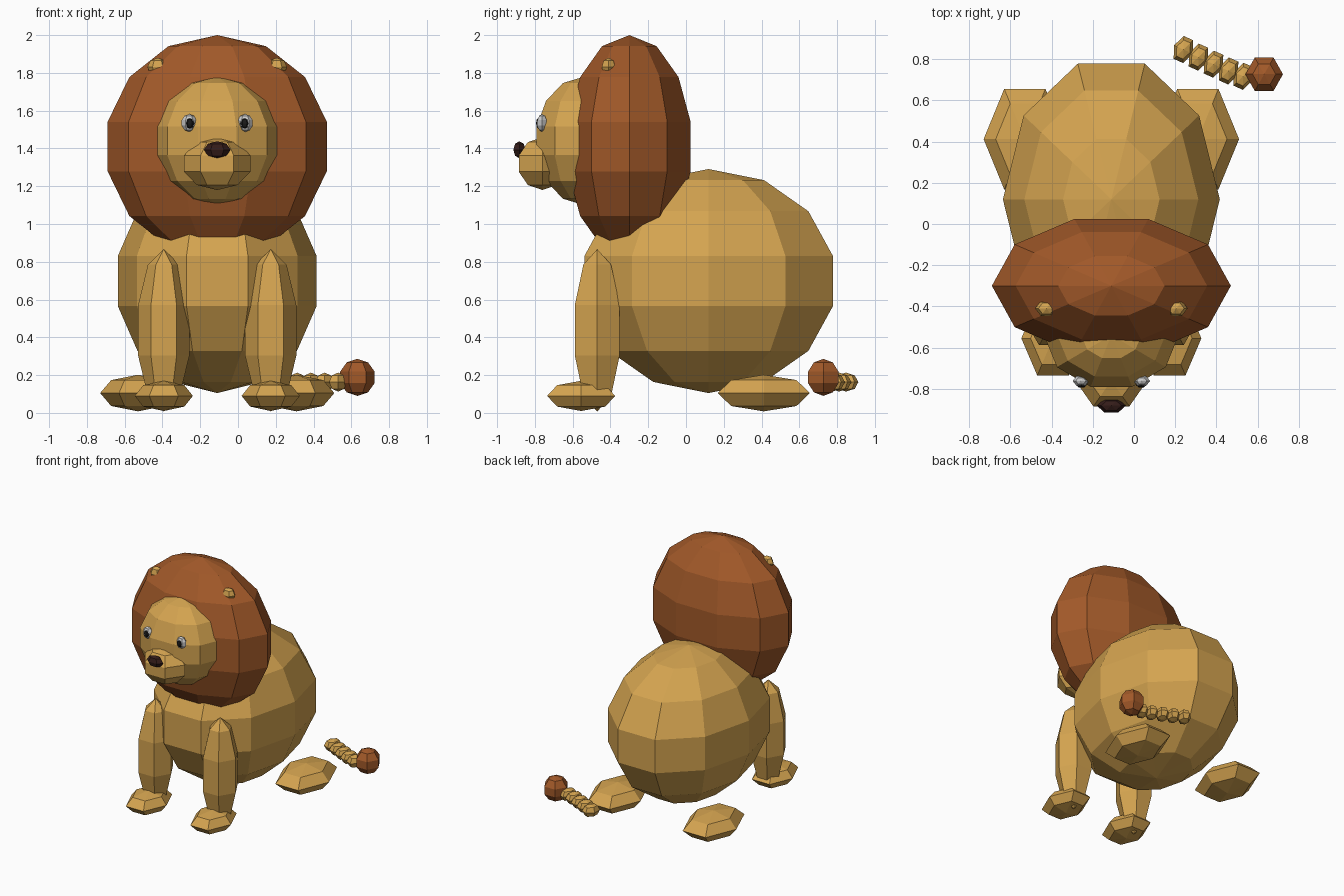
import bpy
from math import sin, cos, pi, radians

if "Cube" in bpy.data.objects:
    bpy.data.objects.remove(bpy.data.objects["Cube"])

MID = -0.11  # the animal's own symmetry plane


def colour(name, rgb):
    m = bpy.data.materials.new(name)
    m.diffuse_color = (*rgb, 1)
    m.use_nodes = True
    m.node_tree.nodes["Principled BSDF"].inputs["Base Color"].default_value = m.diffuse_color
    return m


FUR = colour("fur", (0.66, 0.37, 0.08))
MANE = colour("mane_fur", (0.36, 0.10, 0.022))
NOSE = colour("nose_skin", (0.035, 0.012, 0.01))
WHITE = colour("eye_white", (0.9, 0.9, 0.9))
BLACK = colour("pupil_black", (0.01, 0.01, 0.01))


def ball(name, centre, radii, segs, rings, mat, turn=0):
    """Flat-faced ellipsoid with a vertex on +x and poles on z."""
    verts = [(0, 0, radii[2])]
    for r in range(1, rings):
        p = pi * r / rings
        for s in range(segs):
            a = 2 * pi * s / segs
            verts.append((radii[0] * sin(p) * cos(a), radii[1] * sin(p) * sin(a), radii[2] * cos(p)))
    verts.append((0, 0, -radii[2]))
    last = len(verts) - 1
    faces = []
    for s in range(segs):
        t = (s + 1) % segs
        faces.append((0, 1 + s, 1 + t))
        for r in range(rings - 2):
            a, b = 1 + r * segs, 1 + (r + 1) * segs
            faces.append((a + s, b + s, b + t, a + t))
        b = 1 + (rings - 2) * segs
        faces.append((b + s, last, b + t))
    me = bpy.data.meshes.new(name)
    me.from_pydata(verts, [], faces)
    me.materials.append(mat)
    ob = bpy.data.objects.new(name, me)
    ob.location = centre
    ob.rotation_euler.z = radians(turn)
    bpy.context.collection.objects.link(ob)
    return ob


def pair(name, offset, y, z, *rest):
    """Left and right copies about the symmetry plane."""
    for side, s in (("left", 1), ("right", -1)):
        ball(f"{name}_{side}", (MID + s * offset, y, z), *rest)


# Body, mane and head
ball("body", (MID, 0.12, 0.698), (0.54, 0.71, 0.593), 10, 7, FUR)
ball("mane", (MID, -0.30, 1.41), (0.595, 0.35, 0.59), 10, 7, MANE)
ball("head", (MID, -0.54, 1.44), (0.335, 0.27, 0.34), 10, 7, FUR)

# Face
ball("muzzle", (MID, -0.76, 1.32), (0.184, 0.152, 0.14), 6, 5, FUR)
ball("nose", (MID, -0.882, 1.393), (0.07, 0.037, 0.045), 6, 4, NOSE)
pair("eye", 0.148, -0.762, 1.535, (0.042, 0.03, 0.047), 6, 5, WHITE)
pair("pupil", 0.145, -0.782, 1.533, (0.025, 0.014, 0.028), 6, 4, BLACK)
pair("ear", 0.315, -0.41, 1.83, (0.055, 0.042, 0.05), 6, 4, FUR)

# Legs and paws
pair("front_leg", 0.283, -0.47, 0.437, (0.143, 0.144, 0.43), 6, 5, FUR)
pair("front_paw", 0.283, -0.555, 0.09, (0.154, 0.208, 0.08), 6, 4, FUR)
pair("back_paw", 0.42, 0.412, 0.105, (0.2, 0.282, 0.097), 6, 4, FUR)

# Tail made of overlapping links, with a tuft at its end
links = [(0.24, 0.847), (0.313, 0.81), (0.386, 0.776), (0.459, 0.743), (0.53, 0.717)]
for i, (x, y) in enumerate(links):
    ball(f"tail_link_{i + 1}", (x, y, 0.163), (0.05, 0.07, 0.05), 6, 4, FUR, -24)
ball("tail_tuft", (0.632, 0.727, 0.188), (0.096, 0.098, 0.098), 6, 5, MANE)
